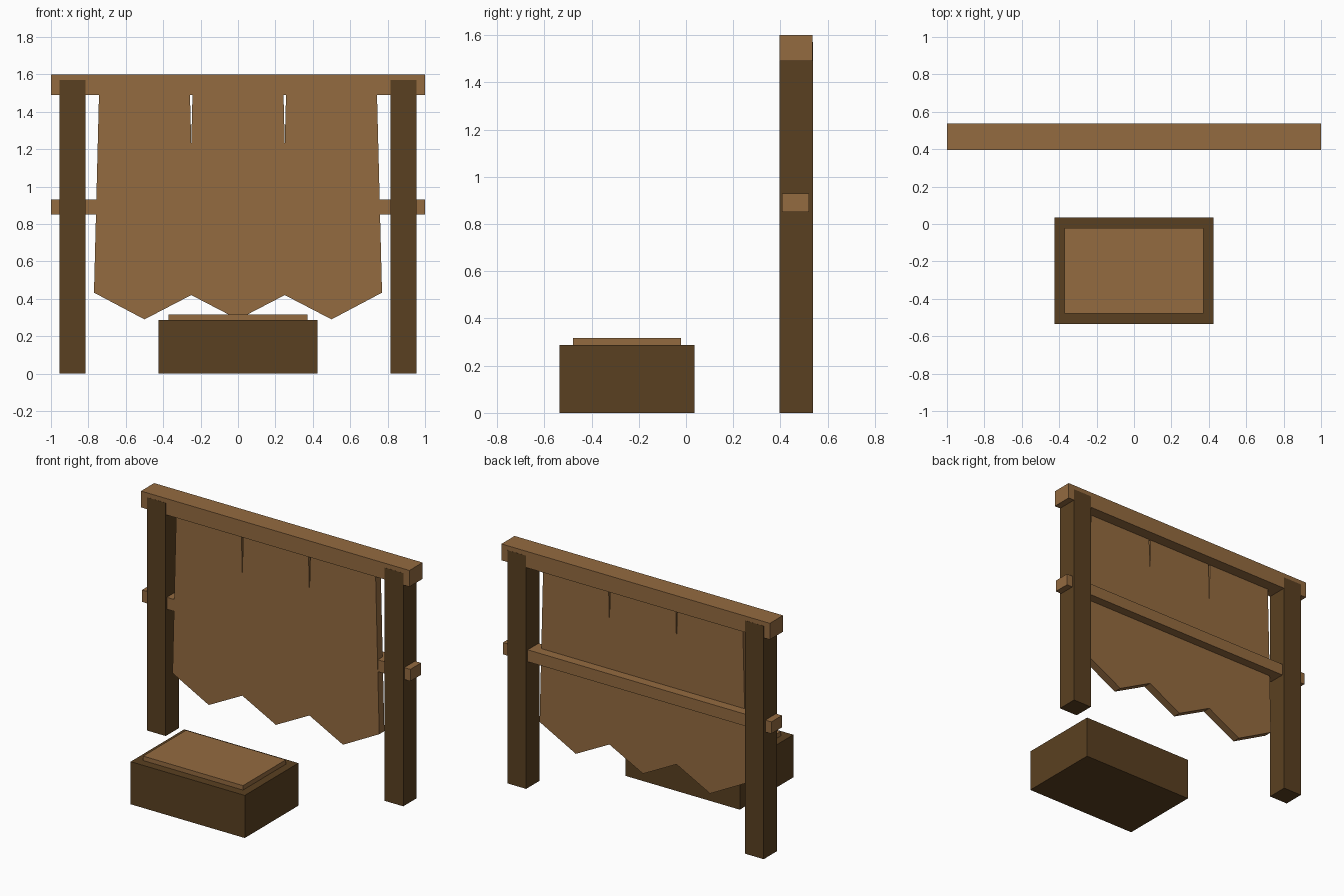
import bpy
import bmesh

cube = bpy.data.objects.get("Cube")
if cube:
    bpy.data.objects.remove(cube, do_unlink=True)


def make_material(name, rgb):
    mat = bpy.data.materials.new(name)
    mat.use_nodes = True
    colour = (*rgb, 1)
    mat.diffuse_color = colour
    mat.node_tree.nodes["Principled BSDF"].inputs["Base Color"].default_value = colour
    return mat


light_wood = make_material("light wood", (0.296, 0.147, 0.051))
dark_wood = make_material("dark wood", (0.102, 0.051, 0.015))


def add_object(name, bm, mat):
    bmesh.ops.recalc_face_normals(bm, faces=bm.faces)
    mesh = bpy.data.meshes.new(name)
    bm.to_mesh(mesh)
    bm.free()
    mesh.materials.append(mat)
    obj = bpy.data.objects.new(name, mesh)
    bpy.context.collection.objects.link(obj)
    return obj


def box(name, x, y, z, mat):
    """Box from (min, max) pairs on each axis."""
    bm = bmesh.new()
    bmesh.ops.create_cube(bm, size=1)
    for v in bm.verts:
        v.co = [lo + (c + 0.5) * (hi - lo) for c, (lo, hi) in zip(v.co, (x, y, z))]
    return add_object(name, bm, mat)


def slab(name, outline, y, mat):
    """Outline in x and z, extruded through the y range."""
    bm = bmesh.new()
    face = bm.faces.new([bm.verts.new((px, y[0], pz)) for px, pz in outline])
    extruded = bmesh.ops.extrude_face_region(bm, geom=[face])["geom"]
    moved = [g for g in extruded if isinstance(g, bmesh.types.BMVert)]
    bmesh.ops.translate(bm, verts=moved, vec=(0, y[1] - y[0], 0))
    return add_object(name, bm, mat)


# Frame: two posts, a top beam and a rail behind the panel
for side, sign in (("left", 1), ("right", -1)):
    box(side + "_post", sorted((sign * 0.815, sign * 0.955)), (0.395, 0.537), (0, 1.57), dark_wood)
box("top_beam", (-1, 1), (0.396, 0.536), (1.49, 1.60), light_wood)
box("back_rail", (-1, 1), (0.406, 0.52), (0.85, 0.93), light_wood)

# Hanging panel: three pointed boards joined below two narrow slits
half = [(0, 0.29), (0.25, 0.42), (0.5, 0.29), (0.77, 0.433), (0.743, 1.5),
        (0.257, 1.5), (0.25, 1.23), (0.243, 1.5)]
outline = half + [(-px, pz) for px, pz in reversed(half[1:])]
slab("hanging_panel", outline, (0.403, 0.458), light_wood)

# Low box with a raised lid
box("base_box", (-0.425, 0.425), (-0.535, 0.035), (0, 0.287), dark_wood)
box("box_lid", (-0.372, 0.372), (-0.478, -0.022), (0.28, 0.317), light_wood)
